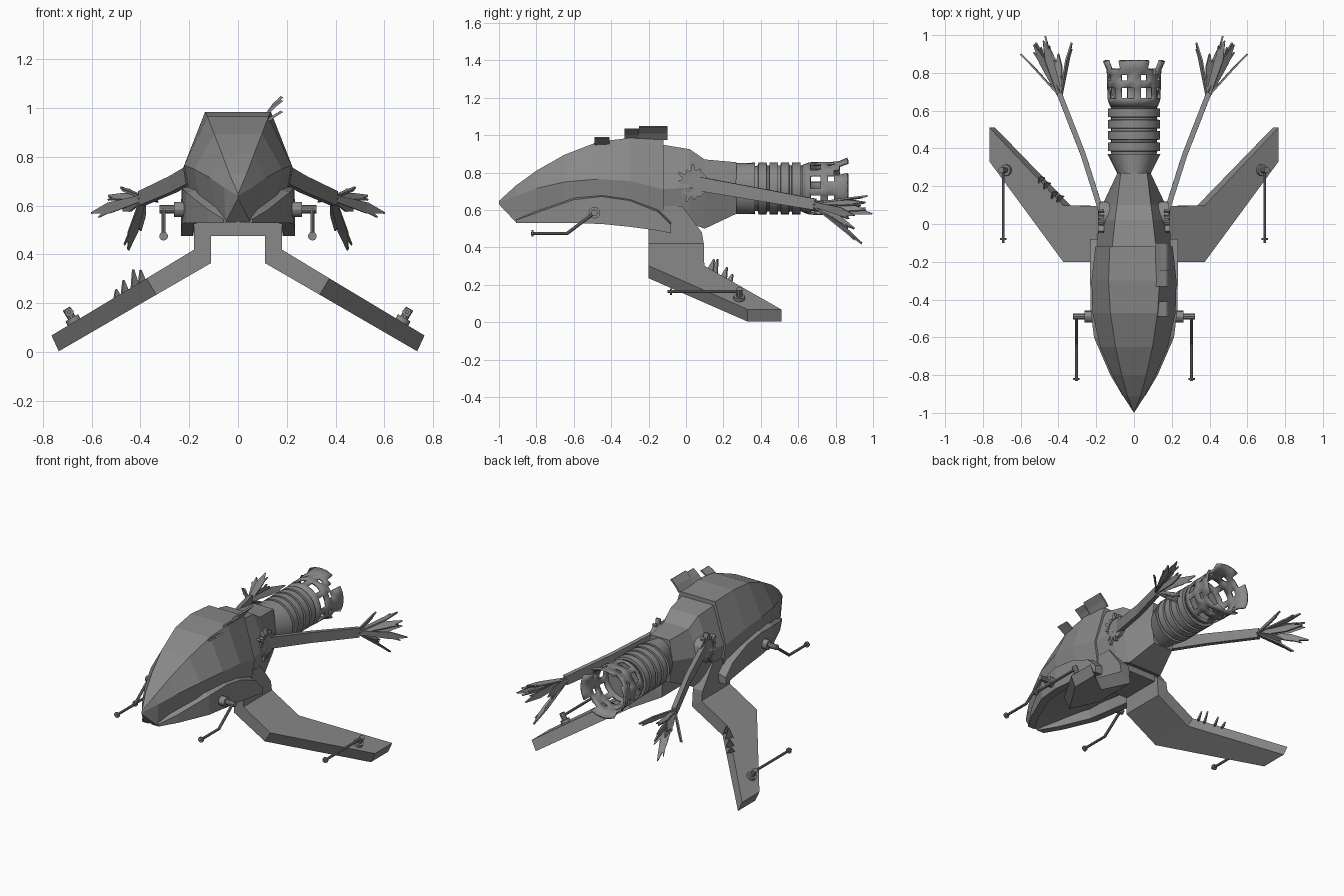
import bpy, bmesh, math, random
from mathutils import Vector, Matrix

if "Cube" in bpy.data.objects:
    bpy.data.objects.remove(bpy.data.objects["Cube"], do_unlink=True)

GREY = (0.25, 0.25, 0.25, 1)
mat = bpy.data.materials.new("hull_grey")
mat.use_nodes = True
mat.diffuse_color = GREY
mat.node_tree.nodes["Principled BSDF"].inputs["Base Color"].default_value = GREY
random.seed(4)


def finish(bm, name, mirror=False, smooth=False):
    bmesh.ops.remove_doubles(bm, verts=bm.verts, dist=0.0005)
    bmesh.ops.recalc_face_normals(bm, faces=bm.faces)
    mesh = bpy.data.meshes.new(name)
    bm.to_mesh(mesh)
    bm.free()
    mesh.materials.append(mat)
    ob = bpy.data.objects.new(name, mesh)
    bpy.context.collection.objects.link(ob)
    if mirror:
        ob.modifiers.new("mirror", "MIRROR")
    if smooth:
        bpy.ops.object.select_all(action="DESELECT")
        ob.select_set(True)
        bpy.context.view_layer.objects.active = ob
        bpy.ops.object.shade_smooth_by_angle(angle=math.radians(30))
    return ob


def add_loft(bm, rings):
    """Skin a row of matching point rings and cap both ends."""
    rows = [[bm.verts.new(p) for p in ring] for ring in rings]
    n = len(rows[0])
    for a, b in zip(rows, rows[1:]):
        for i in range(n):
            j = (i + 1) % n
            bm.faces.new((a[i], a[j], b[j], b[i]))
    bm.faces.new(rows[0])
    bm.faces.new(rows[-1])


def loft(name, rings, **kw):
    bm = bmesh.new()
    add_loft(bm, rings)
    return finish(bm, name, **kw)


def body_ring(y, *half):
    pts = [(x, y, z) for x, z in half]
    return pts + [(-x, y, z) for x, z in reversed(half)]


def rod(name, p, q, r, sides=10, **kw):
    p, q = Vector(p), Vector(q)
    bm = bmesh.new()
    turn = (q - p).to_track_quat("Z", "Y").to_matrix().to_4x4()
    bmesh.ops.create_cone(bm, cap_ends=True, segments=sides, radius1=r, radius2=r,
                          depth=(q - p).length, matrix=Matrix.Translation((p + q) / 2) @ turn)
    return finish(bm, name, smooth=True, **kw)


def box(name, lo, hi, **kw):
    rings = [[(lo[0], y, lo[2]), (hi[0], y, lo[2]), (hi[0], y, hi[2]), (lo[0], y, hi[2])]
             for y in (lo[1], hi[1])]
    return loft(name, rings, **kw)


def add_beam(bm, path, widths, thick, wide):
    """Flat bar along a path, wide along the given direction."""
    axis = (Vector(path[-1]) - Vector(path[0])).normalized()
    side = axis.cross(wide).normalized()
    up = side.cross(axis)
    rings = []
    for p, w in zip(path, widths):
        u, s = up * w / 2, side * thick / 2
        rings.append([Vector(p) + u + s, Vector(p) - u + s, Vector(p) - u - s, Vector(p) + u - s])
    add_loft(bm, rings)


# Upper hull: y, crown, sill and underside corners
hull = [(-1.0, (0, .648), (0, .64), (0, .63)),
        (-.91, (.035, .73), (.058, .675), (.05, .535)),
        (-.8, (.065, .81), (.115, .715), (.085, .565)),
        (-.65, (.098, .895), (.18, .75), (.15, .59)),
        (-.47, (.125, .965), (.22, .765), (.19, .6)),
        (-.3, (.135, .985), (.225, .755), (.195, .58)),
        (-.12, (.128, .975), (.205, .71), (.18, .55))]
loft("upper_hull", [body_ring(*s) for s in hull])

# Rear hull narrowing towards the engine
rear = [(-.16, (.12, .955), (.195, .71), (.16, .55)),
        (.02, (.1, .925), (.19, .72), (.15, .53)),
        (.1, (.09, .87), (.168, .71), (.12, .5)),
        (.27, (.07, .855), (.088, .72), (.07, .58))]
loft("rear_hull", [body_ring(*s) for s in rear])

# Jaw rails sweeping round below the hull: y, outer x, top z, bottom z
jaw = [(-.91, .06, .545, .53), (-.8, .125, .585, .53), (-.6, .212, .655, .53),
       (-.45, .23, .672, .525), (-.3, .232, .65, .51), (-.15, .234, .59, .49),
       (-.08, .234, .52, .475)]
loft("jaw_rail", [[(x, y, b), (x, y, t), (x - .06, y, t + .015), (x - .05, y, b)]
                  for y, x, t, b in jaw], mirror=True)
box("belly_slab", (-.11, -.2, .475), (.11, .06, .56))

# Wings: y range, outer edge (x, z), inner edge (x, z)
wing = [(-.2, -.02, (.18, .62), (.11, .62)),
        (-.2, .085, (.18, .48), (.11, .48)),
        (-.2, .095, (.18, .42), (.11, .365)),
        (-.2, .098, (.375, .302), (.335, .235)),
        (.33, .51, (.765, .068), (.735, .003))]
loft("wing", [[(o[0], a, o[1]), (o[0], b, o[1]), (i[0], b, i[1]), (i[0], a, i[1])]
              for a, b, o, i in wing], mirror=True)

# Torn splinters on the right wing
bm = bmesh.new()
for x, y, h in ((-.39, .13, .06), (-.42, .15, .08), (-.46, .2, .06), (-.49, .23, .04)):
    base = Vector((x, y, .27 + (x + .4) * .6))
    add_beam(bm, [base, base + Vector((-.01, .02, h))], [.05, .006], .008, Vector((1, 1, 0)))
finish(bm, "wing_splinters")

# Engine neck and ribbed barrel
CZ, SEG = .715, 24


def circle(y, rx, rz):
    return [(rx * math.sin(k * math.tau / SEG), y, CZ + rz * math.cos(k * math.tau / SEG))
            for k in range(SEG)]


loft("engine_neck", [circle(.26, .085, .135), circle(.37, .14, .138)], smooth=True)
barrel = [circle(.37, .12, .12)]
for k in range(4):
    y = .385 + k * .06
    barrel += [circle(y, .122, .122), circle(y + .002, .138, .138),
               circle(y + .046, .138, .138), circle(y + .048, .122, .122)]
barrel.append(circle(.64, .122, .122))
loft("engine_barrel", barrel, smooth=True)

# Tattered engine shroud with missing panels and a toothed, flared rim
bm = bmesh.new()
steps = [(.62, .125), (.65, .137), (.665, .14), (.72, .142), (.76, .142), (.79, .143),
         (.82, .147), (.862, .165)]
rows = [[bm.verts.new(p) for p in circle(y, r, r)] for y, r in steps]
for k, (a, b) in enumerate(zip(rows, rows[1:])):
    for i in range(SEG):
        window = k == 2 and i % 12 in (1, 2, 4, 5, 7, 8, 10, 11)
        slot = k == 4 and i % 6 in (1, 4)
        gap = k == 6 and i % 6 in (2, 3)
        notch = k == 5 and i % 12 == 3
        if not (window or slot or gap or notch):
            j = (i + 1) % SEG
            bm.faces.new((a[i], a[j], b[j], b[i]))
shroud = finish(bm, "engine_shroud", smooth=True)
shell = shroud.modifiers.new("thickness", "SOLIDIFY")
shell.thickness = .014

# Side sockets with broken teeth
rod("arm_socket", (.12, .045, .74), (.185, .045, .74), .075, 12, mirror=True)
bm = bmesh.new()
for k in range(9):
    a = math.radians(70 + k * 25)
    d = Vector((0, math.cos(a), math.sin(a)))
    mid = Vector((.175, .045, .74))
    add_beam(bm, [mid + d * .06, mid + d * (.085 + .02 * (k % 2))], [.024, .012], .03,
             Vector((0, -d.z, d.y)))
finish(bm, "socket_teeth", mirror=True)

# Rear arms and the splayed blades at their ends
root, wrist = Vector((.165, .04, .745)), Vector((.395, .69, .63))
bm = bmesh.new()
add_beam(bm, [root, root.lerp(wrist, .5) + Vector((-.012, 0, 0)), wrist], [.075, .068, .06],
         .028, Vector((0, 0, 1)))
finish(bm, "rear_arm", mirror=True)
tips = [(.33, .96, .64), (.47, .995, .58), (.45, .94, .42), (.6, .9, .57), (.53, .95, .64),
        (.48, .97, .675), (.4, .9, .5), (.52, .96, .6)]
bm = bmesh.new()
axis = (wrist - root).normalized()
for t in tips:
    t = Vector(t)
    off = t - wrist
    wide = axis.cross(off - axis * off.dot(axis))
    start = wrist - axis * .02
    add_beam(bm, [start, wrist + off * .65, t], [.025, .045, .006], .009, wide)
    fork = wrist + off * .88 + wide.normalized() * random.choice((-.025, .025))
    add_beam(bm, [start, wrist + off * .55, fork], [.02, .03, .004], .008, wide)
finish(bm, "arm_blades", mirror=True)

# Hull guns: stub, cranked barrel and muzzle bar
rod("gun_mount", (.2, -.49, .585), (.262, -.49, .585), .031, 12, mirror=True)
rod("gun_stub", (.25, -.49, .585), (.322, -.49, .585), .017, mirror=True)
rod("gun_crank", (.305, -.49, .585), (.305, -.635, .475), .009, mirror=True)
rod("gun_barrel", (.305, -.63, .475), (.305, -.83, .475), .008, mirror=True)
rod("gun_muzzle", (.305, -.815, .475), (.305, -.825, .475), .018, mirror=True)

# Wing guns
rod("wing_gun_base", (.665, .285, .11), (.682, .285, .14), .03, 12, mirror=True)
rod("wing_gun_post", (.67, .285, .12), (.704, .285, .178), .017, mirror=True)
rod("wing_gun_barrel", (.692, .29, .163), (.692, -.1, .163), .008, mirror=True)
rod("wing_gun_muzzle", (.692, -.075, .163), (.692, -.085, .163), .018, mirror=True)

# Peeled plates along the left roof edge
for k, (a, b, h) in enumerate(((-.49, -.41, .03), (-.33, -.26, .045), (-.25, -.12, .06))):
    z = .95 + .015 * min(k, 1) * 2
    curl = [(.115, z), (.14, z + h * .6), (.175, z + h + .01)]
    loft(f"peeled_plate_{k + 1}", [[(x, a, w), (x, b + .01 * k, w), (x + .01, b + .01 * k, w - .006),
                                   (x + .01, a, w - .006)] for x, w in curl])
